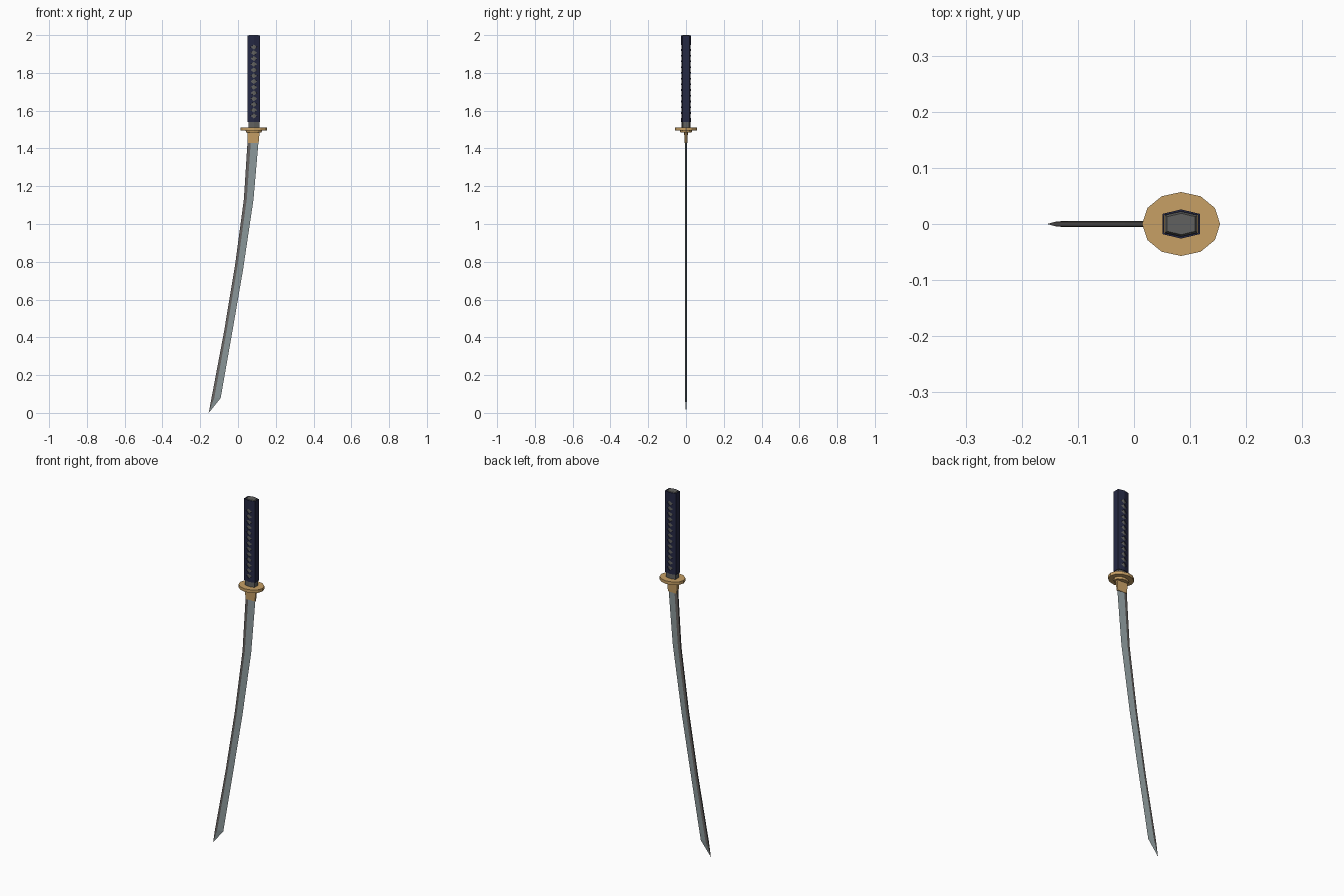
import bpy, bmesh, math

if "Cube" in bpy.data.objects:
    bpy.data.objects.remove(bpy.data.objects["Cube"])

CX = 0.084  # axis of the handle


def mat(name, rgb):
    m = bpy.data.materials.new(name)
    m.diffuse_color = (*rgb, 1)
    m.use_nodes = True
    m.node_tree.nodes["Principled BSDF"].inputs["Base Color"].default_value = m.diffuse_color
    return m


GOLD = mat("gold", (0.57, 0.35, 0.13))
NAVY = mat("navy", (0.018, 0.021, 0.055))
DARK = mat("dark_steel", (0.13, 0.12, 0.115))
STEEL = mat("light_steel", (0.28, 0.34, 0.35))
SKIN = mat("grip_grey", (0.12, 0.12, 0.115))


def make(name, verts, faces, mats, weld=False):
    me = bpy.data.meshes.new(name)
    me.from_pydata(verts, [], faces)
    bm = bmesh.new()
    bm.from_mesh(me)
    if weld:
        bmesh.ops.remove_doubles(bm, verts=bm.verts, dist=1e-5)
    bmesh.ops.recalc_face_normals(bm, faces=bm.faces)
    bm.to_mesh(me)
    bm.free()
    for m in mats:
        me.materials.append(m)
    ob = bpy.data.objects.new(name, me)
    bpy.context.collection.objects.link(ob)
    return ob


def loft(name, rings, mats):
    """Skin a list of equal-sized vertex rings and cap both ends."""
    n = len(rings[0])
    faces = [(k * n + i, k * n + (i + 1) % n, (k + 1) * n + (i + 1) % n, (k + 1) * n + i)
             for k in range(len(rings) - 1) for i in range(n)]
    faces += [tuple(range(n)), tuple(range((len(rings) - 1) * n, len(rings) * n))]
    return make(name, [v for r in rings for v in r], faces, mats)


def hexa(hx, side, apex, z):
    pts = [(-hx, -side), (0, -apex), (hx, -side), (hx, side), (0, apex), (-hx, side)]
    return [(CX + x, y, z) for x, y in pts]


def oval(rx, ry, z, n=12):
    return [(CX + rx * math.cos(math.tau * i / n), ry * math.sin(math.tau * i / n), z)
            for i in range(n)]


# blade: flat dark spine on the concave side, light bevel to the sharp edge
spine = [(0.052, 1.45), (0.050, 1.43), (0.031, 1.13), (-0.016, 0.78), (-0.074, 0.43), (-0.140, 0.08)]
edge = [(0.109, 1.45), (0.108, 1.43), (0.082, 1.13), (0.027, 0.76), (-0.030, 0.43), (-0.092, 0.078)]
rings = []
for (sx, sz), (ex, ez) in zip(spine, edge):
    rx, rz = sx + (ex - sx) * 0.3, sz + (ez - sz) * 0.3
    rings.append([(sx, -0.004, sz), (rx, -0.0055, rz), (ex, 0, ez), (rx, 0.0055, rz), (sx, 0.004, sz)])
rings.append([(-0.155, 0, 0)] * 5)
blade = loft("blade", rings, [STEEL, DARK])
bm = bmesh.new()
bm.from_mesh(blade.data)
bm.faces.ensure_lookup_table()
for i in range(5 * (len(rings) - 1)):
    bm.faces[i].material_index = 1 if i % 5 in (0, 3, 4) else 0
bmesh.ops.remove_doubles(bm, verts=bm.verts, dist=1e-5)
bmesh.ops.recalc_face_normals(bm, faces=bm.faces)
bm.to_mesh(blade.data)
bm.free()

# collar, guard and washer
loft("blade_collar", [[(x, y, z) for x, y in ((a, -h), (b, -h * 0.6), (b, h * 0.6), (a, h))]
                      for a, b, h, z in ((0.053, 0.109, 0.008, 1.428), (0.048, 0.115, 0.010, 1.495))], [GOLD])
loft("guard", [oval(0.0695, 0.057, 1.495), oval(0.0695, 0.057, 1.512)], [GOLD])
loft("guard_washer", [oval(0.040, 0.030, 1.484), oval(0.044, 0.033, 1.497)], [GOLD])

# grip core, showing as ferrule, diamonds and pommel
loft("grip_core", [hexa(0.0295, 0.0155, 0.0225, 1.505), hexa(0.0295, 0.0155, 0.0225, 1.99),
                   hexa(0.025, 0.013, 0.019, 2.0)], [SKIN])

# grip wrap: hexagonal sleeve with a row of diamond openings on both faces
HX, SIDE, APEX, D = 0.0335, 0.018, 0.026, 0.018
Z0, Z1, ZA, ZB, N = 1.54, 1.998, 1.557, 1.952, 13
pitch = (ZB - ZA) / N
levels = [Z0] + [ZA + pitch * k for k in range(N + 1)] + [Z1]
verts, faces = [], []


def face(pts):
    faces.append(tuple(range(len(verts), len(verts) + len(pts))))
    verts.extend(pts)


for k in range(len(levels) - 1):
    a, b = levels[k], levels[k + 1]
    for sx in (-1, 1):
        for sy in (-1, 1):
            outline = [(HX, a), (HX, b), (0, b)]
            if 0 < k <= N:
                m = (a + b) / 2
                outline += [(0, m + pitch * 0.44), (D, m), (0, m - pitch * 0.44)]
            outline.append((0, a))
            face([(CX + sx * x, sy * (APEX + (SIDE - APEX) * x / HX), z) for x, z in outline])
        face([(CX + sx * HX, y, z) for y, z in ((-SIDE, a), (SIDE, a), (SIDE, b), (-SIDE, b))])
wrap = make("grip_wrap", verts, faces, [NAVY], weld=True)
mod = wrap.modifiers.new("thickness", "SOLIDIFY")
mod.thickness = 0.004
mod.offset = -1
